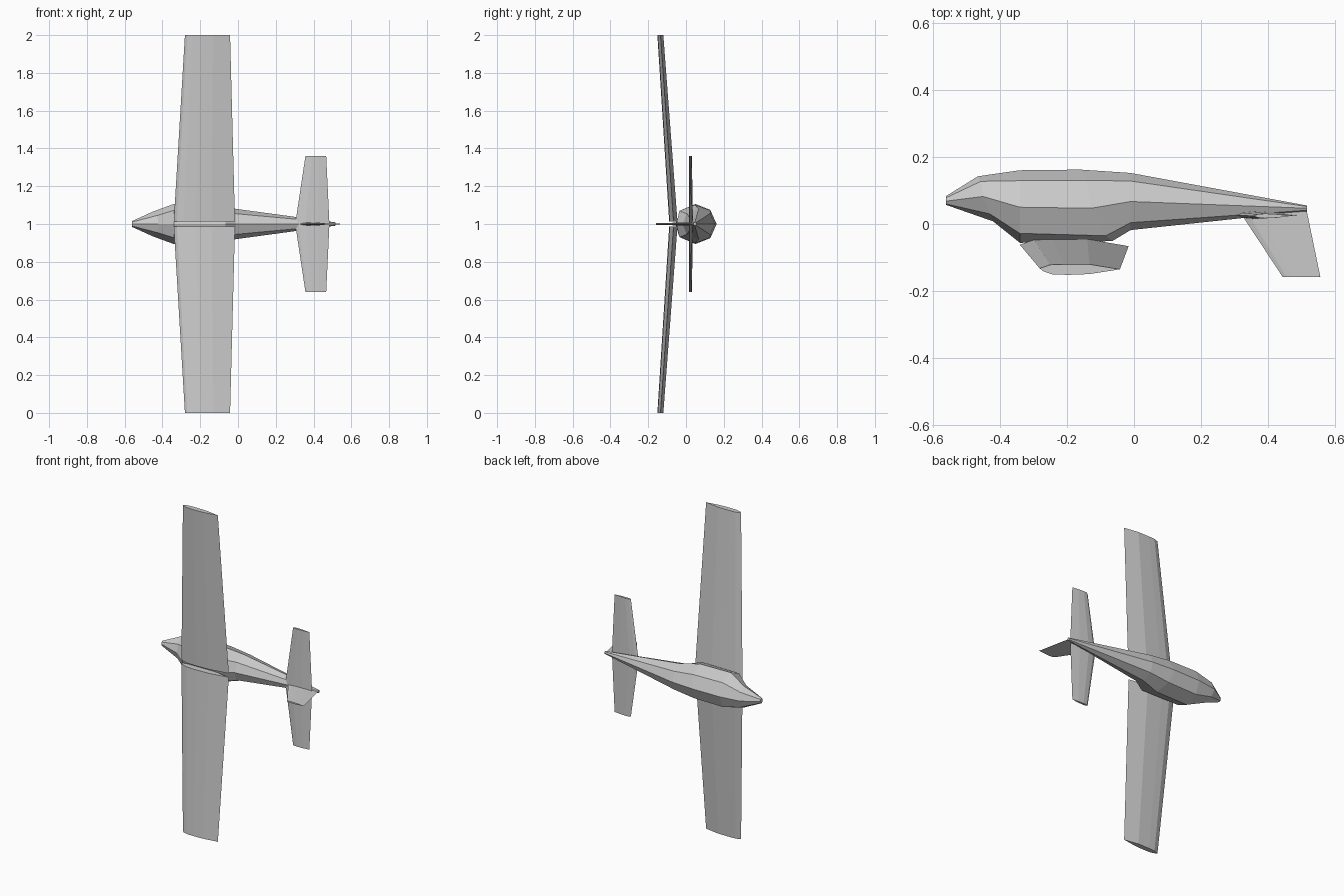
import bpy, bmesh


def loft(name, rings):
    """Skin a list of equal-length rings and cap both ends."""
    bm = bmesh.new()
    vs = [[bm.verts.new(p) for p in r] for r in rings]
    n = len(vs[0])
    for a, b in zip(vs, vs[1:]):
        for i in range(n):
            j = (i + 1) % n
            bm.faces.new((a[i], a[j], b[j], b[i]))
    bm.faces.new(vs[0])
    bm.faces.new(vs[-1])
    bmesh.ops.recalc_face_normals(bm, faces=bm.faces)
    me = bpy.data.meshes.new(name)
    bm.to_mesh(me)
    bm.free()
    ob = bpy.data.objects.new(name, me)
    bpy.context.collection.objects.link(ob)
    return ob


# Fuselage: octagonal stations, (x at belly, x at spine), half width,
# then y of belly, lower chine, side, upper chine, spine
stations = [
    (-0.56, -0.56, 0.016, (0.083, 0.078, 0.068, 0.060, 0.057)),
    (-0.465, -0.42, 0.066, (0.142, 0.127, 0.082, 0.030, 0.008)),
    (-0.34, -0.34, 0.106, (0.160, 0.129, 0.050, -0.028, -0.056)),
    (-0.16, -0.065, 0.102, (0.162, 0.130, 0.047, -0.035, -0.051)),
    (-0.01, -0.01, 0.080, (0.152, 0.128, 0.067, 0.004, -0.018)),
    (0.515, 0.515, 0.009, (0.055, 0.052, 0.047, 0.041, 0.038)),
]
widths = (0, 0.70, 1, 0.68, 0)
rings = []
for xb, xt, w, ys in stations:
    half = [(xb + (xt - xb) * (0, 0.2, 0.35, 0.8, 1)[i], ys[i], w * widths[i])
            for i in range(5)]
    ring = [(x, y, 1 + z) for x, y, z in half]
    ring += [(x, y, 1 - z) for x, y, z in half[3:0:-1]]
    rings.append(ring)
loft("fuselage", rings)

# Airfoil: chord fraction, thickness fraction (negative = upper side)
foil = [(0, 0.1), (0.05, -0.22), (0.16, -0.5), (0.36, -0.55), (0.62, -0.47),
        (1, 0), (0.62, 0.5), (0.3, 0.5), (0.13, 0.45)]
slim = [(0, 0), (0.1, -0.35), (0.3, -0.5), (0.65, -0.35),
        (1, 0), (0.65, 0.35), (0.3, 0.5), (0.1, 0.35)]


def surface(shape, x0, x1, y, t, z):
    return [(x0 + (x1 - x0) * c, y + t * h, z) for c, h in shape]


# Wings and tailplane halves, mirrored about z = 1
for side, s in (("left", 1), ("right", -1)):
    loft(side + "_wing", [
        surface(foil, -0.34, -0.016, -0.066, 0.042, 1 + s * 0.012),
        surface(foil, -0.281, -0.042, -0.135, 0.030, 1 + s)])
    loft(side + "_tailplane", [
        surface(slim, 0.303, 0.484, 0.026, 0.022, 1),
        surface(slim, 0.357, 0.467, 0.024, 0.014, 1 + s * 0.36)])

# Swept fin, rising towards -y
fin = []
for x0, x1, y0, y1, t in ((0.327, 0.513, 0.018, 0.046, 0.017),
                          (0.443, 0.555, -0.158, -0.158, 0.010)):
    fin.append([(x0 + (x1 - x0) * c, y0 + (y1 - y0) * c, 1 + t * h)
                for c, h in slim])
loft("tail_fin", fin)
